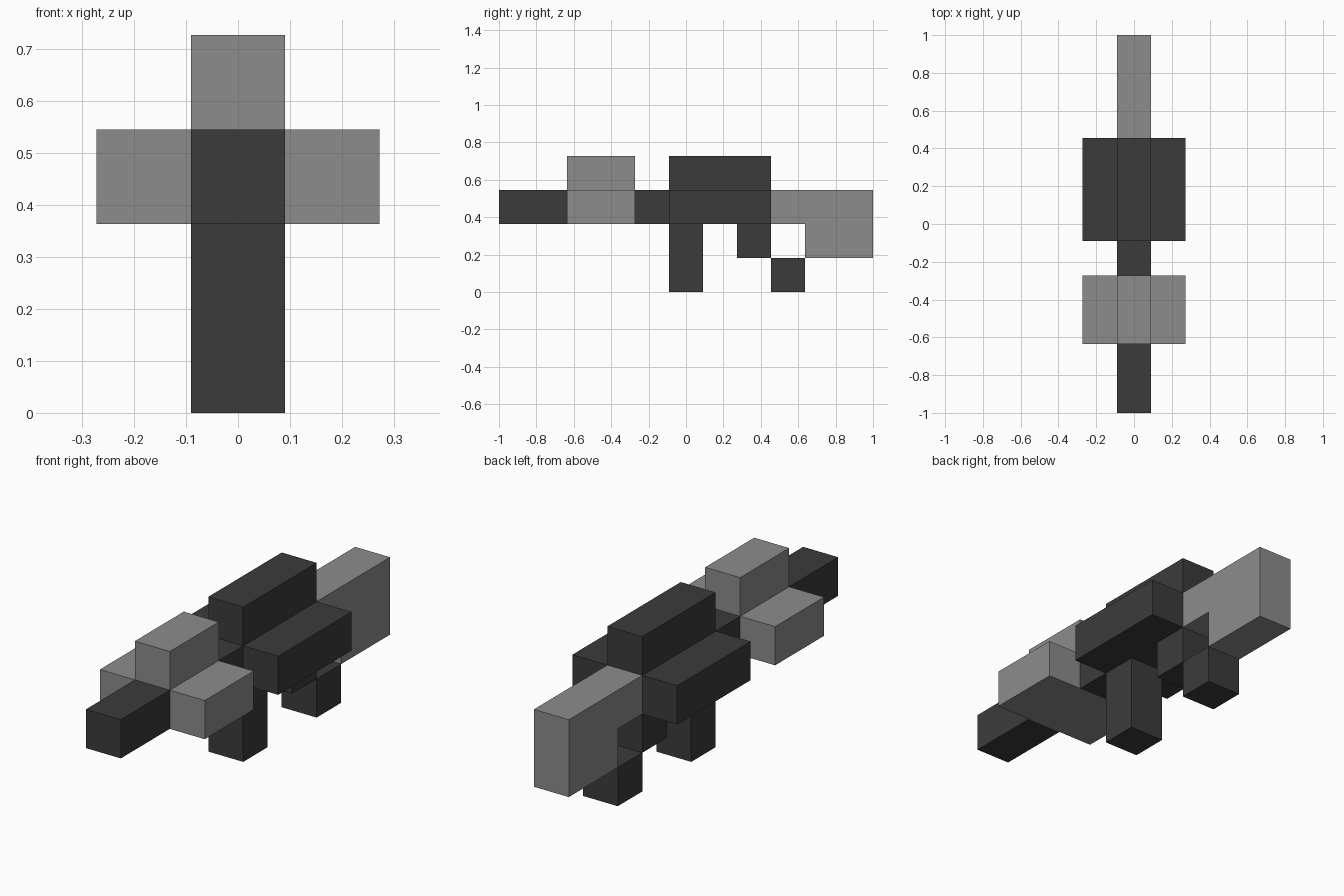
import bpy
import bmesh

if "Cube" in bpy.data.objects:
    bpy.data.objects.remove(bpy.data.objects["Cube"])

U = 2 / 11  # block size: the model is 11 blocks long


def material(name, value):
    m = bpy.data.materials.new(name)
    m.diffuse_color = (value, value, value, 1)
    m.use_nodes = True
    m.node_tree.nodes["Principled BSDF"].inputs["Base Color"].default_value = m.diffuse_color
    return m


DARK = material("dark grey", 0.044)
LIGHT = material("light grey", 0.262)


def extrude(name, rings, direction, mat):
    """Extrude a closed planar outline along a block vector."""
    bm = bmesh.new()
    face = bm.faces.new([bm.verts.new(p) for p in rings])
    new = bmesh.ops.extrude_face_region(bm, geom=[face])["geom"]
    bmesh.ops.translate(bm, vec=direction,
                        verts=[v for v in new if isinstance(v, bmesh.types.BMVert)])
    # Blocks to scene units, with the muzzle at y = -1
    for v in bm.verts:
        v.co = (v.co.x * U, v.co.y * U - 1, v.co.z * U)
    bmesh.ops.recalc_face_normals(bm, faces=bm.faces)
    mesh = bpy.data.meshes.new(name)
    bm.to_mesh(mesh)
    bm.free()
    mesh.materials.append(mat)
    bpy.context.collection.objects.link(bpy.data.objects.new(name, mesh))


def side_profile(name, outline, mat):
    """One-block-wide part from a (y, z) outline."""
    extrude(name, [(-0.5, y, z) for y, z in outline], (1, 0, 0), mat)


def block(name, y0, y1, z0, z1, mat):
    side_profile(name, [(y0, z0), (y1, z0), (y1, z1), (y0, z1)], mat)


def stepped_body(name, y0, y1, mat):
    """Wide base with a narrow ridge on top."""
    half = [(1.5, 2), (1.5, 3), (0.5, 3), (0.5, 4)]
    outline = half + [(-x, z) for x, z in reversed(half)]
    extrude(name, [(x, y0, z) for x, z in outline], (0, y1 - y0, 0), mat)


# Barrel and the two wide sections
block("barrel", 0, 2, 2, 3, DARK)
stepped_body("handguard", 2, 4, LIGHT)
block("barrel_neck", 4, 5, 2, 3, DARK)
stepped_body("receiver", 5, 8, DARK)

# Parts hanging below the receiver
block("magazine", 5, 6, 0, 2, DARK)
block("grip_upper", 7, 8, 1, 2, DARK)
block("grip_lower", 8, 9, 0, 1, DARK)

# L-shaped shoulder stock
side_profile("stock", [(8, 2), (9, 2), (9, 1), (11, 1), (11, 3), (8, 3)], LIGHT)
